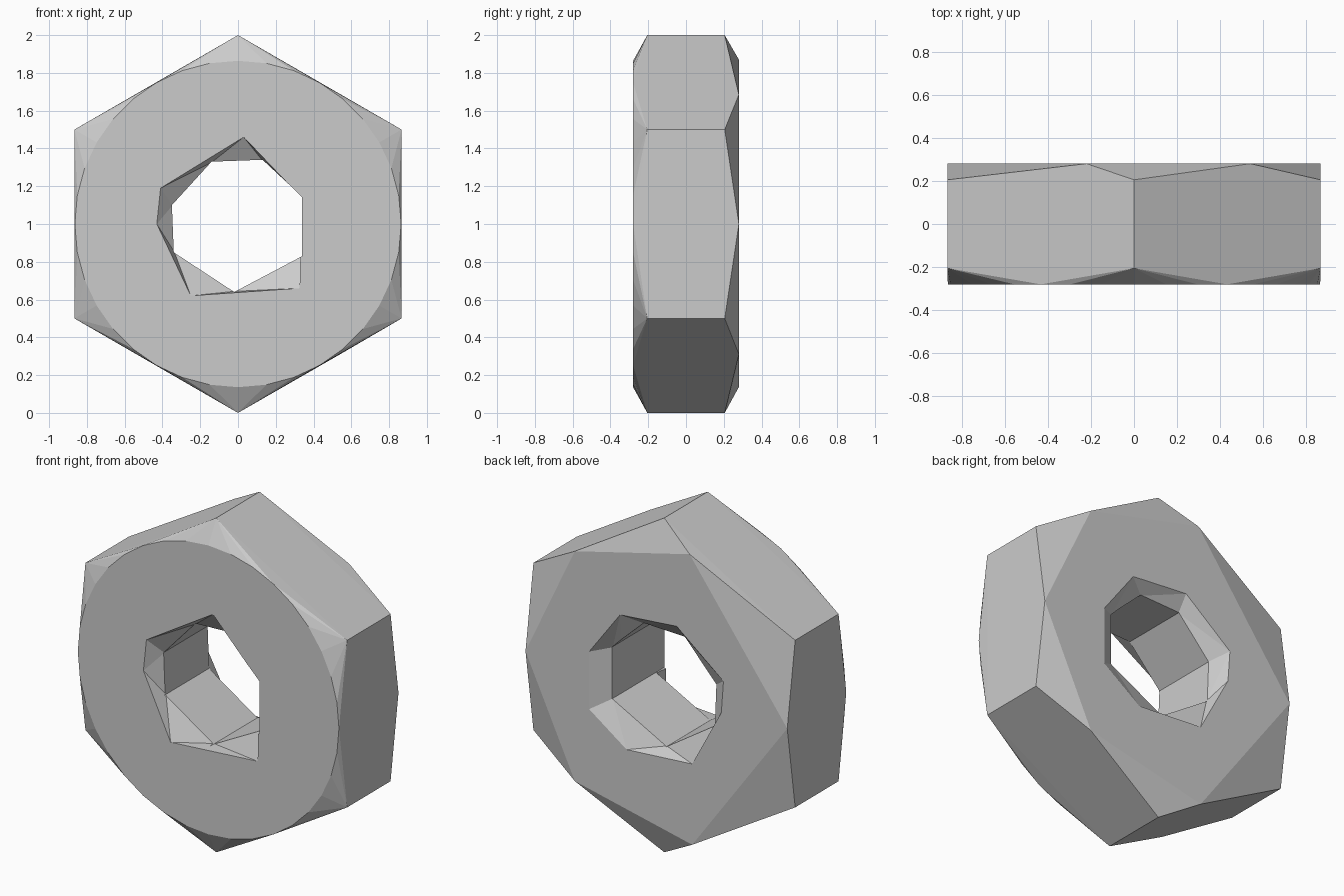
import bpy, bmesh
from math import sin, cos, pi

if "Cube" in bpy.data.objects:
    bpy.data.objects.remove(bpy.data.objects["Cube"])


def hull(name, rings):
    """Convex solid around rings of (x, z) points, each at its own y."""
    bm = bmesh.new()
    for y, pts in rings:
        for x, z in pts:
            bm.verts.new((x, y, z))
    res = bmesh.ops.convex_hull(bm, input=bm.verts[:])
    loose = [v for v in bm.verts if not v.link_faces]
    bmesh.ops.delete(bm, geom=loose, context='VERTS')
    bmesh.ops.dissolve_limit(bm, angle_limit=0.01, verts=bm.verts[:], edges=bm.edges[:])
    bmesh.ops.recalc_face_normals(bm, faces=bm.faces[:])
    me = bpy.data.meshes.new(name)
    bm.to_mesh(me)
    bm.free()
    ob = bpy.data.objects.new(name, me)
    bpy.context.collection.objects.link(ob)
    return ob


def circle(n, r):
    return [(r * sin(2 * pi * i / n), 1 + r * cos(2 * pi * i / n)) for i in range(n)]


# Hexagonal body: round chamfer in front, coarse chamfer at the back
hexagon = circle(6, 1.0)
back_face = [(-.22, 1.87), (.54, 1.685), (.866, 1.0),
             (.54, .31), (-.237, .137), (-.866, 1.0)]
nut = hull("hex_nut", [(-.28, circle(36, .864)), (-.205, hexagon),
                       (.205, hexagon), (.28, back_face)])

# Faceted bore with a wider mouth on each side
bore = [(.34, 1.14), (.34, .83), (-.02, .64), (-.34, .85),
        (-.35, 1.1), (-.14, 1.33), (.13, 1.34), (.28, 1.2)]
front_mouth = [(.03, 1.46), (.335, 1.14), (.325, .66),
               (-.25, .62), (-.43, 1.0), (-.41, 1.19)]
back_mouth = [(.24, 1.385), (-.134, 1.416), (-.444, 1.17), (-.43, .98),
              (-.237, .62), (.197, .59), (.445, .766), (.445, 1.11)]
inner = [(x * .99, 1 + (z - 1) * .99) for x, z in bore]
cutters = [
    hull("bore_cutter", [(-.5, bore), (.5, bore)]),
    hull("front_mouth_cutter", [(-.3, front_mouth), (-.28, front_mouth), (-.2, inner)]),
    hull("back_mouth_cutter", [(.3, back_mouth), (.28, back_mouth), (.21, inner)]),
]

# Cut the hole
bpy.context.view_layer.objects.active = nut
for c in cutters:
    c.hide_render = True
    m = nut.modifiers.new("cut", 'BOOLEAN')
    m.operation = 'DIFFERENCE'
    m.solver = 'EXACT'
    m.object = c
    bpy.ops.object.modifier_apply(modifier=m.name)
for c in cutters:
    bpy.data.objects.remove(c, do_unlink=True)
